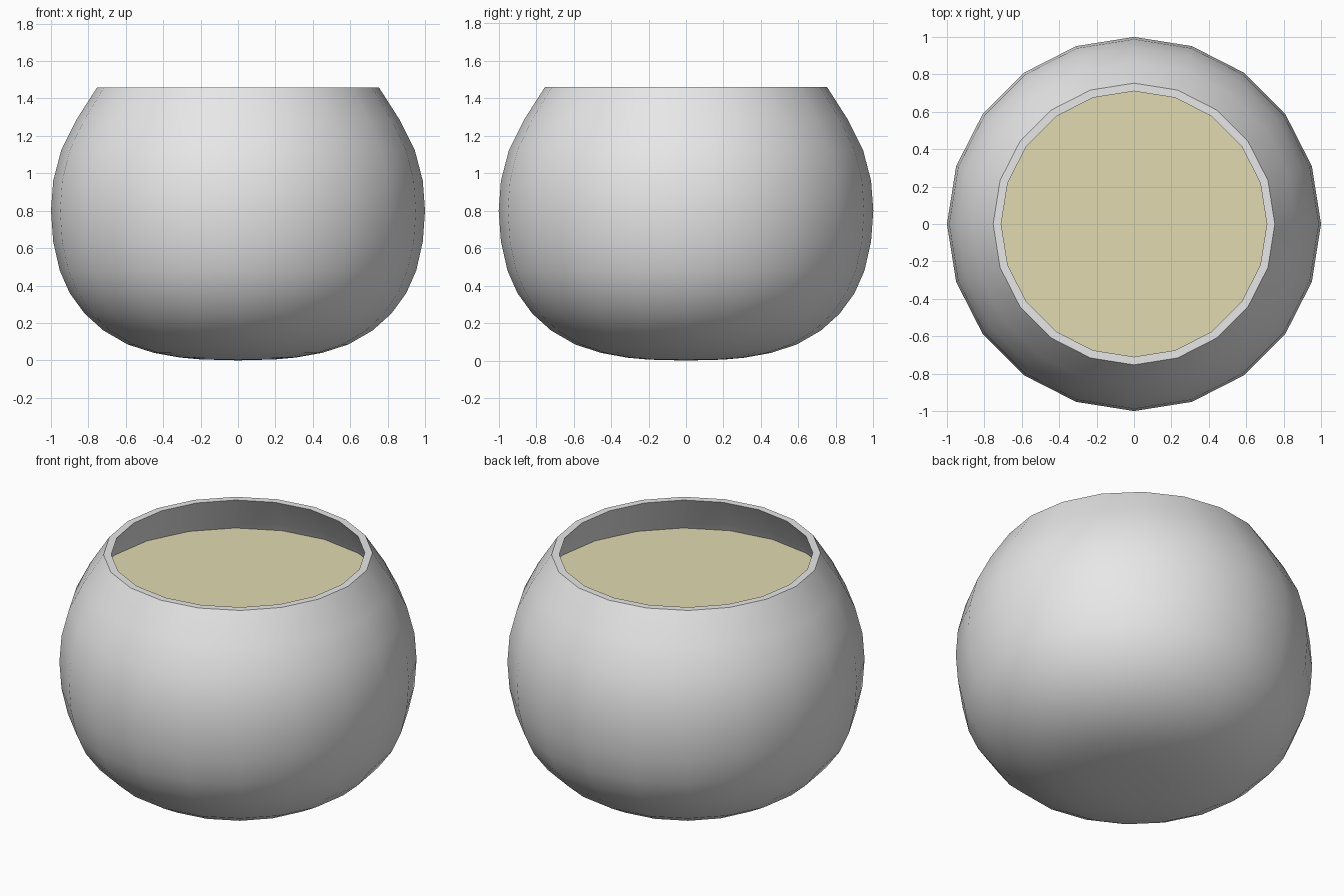
import bpy, bmesh, math

if "Cube" in bpy.data.objects:
    bpy.data.objects.remove(bpy.data.objects["Cube"])

SIDES = 20

def material(name, rgb):
    m = bpy.data.materials.new(name)
    m.diffuse_color = (*rgb, 1)
    m.use_nodes = True
    m.node_tree.nodes["Principled BSDF"].inputs["Base Color"].default_value = m.diffuse_color
    return m

def lathe(name, profile, mat):
    """Revolve (radius, z) points; zero radius makes a pole."""
    bm = bmesh.new()
    rings = []
    for r, z in profile:
        n = 1 if r == 0 else SIDES
        rings.append([bm.verts.new((r * math.cos(2 * math.pi * i / SIDES),
                                    r * math.sin(2 * math.pi * i / SIDES), z))
                      for i in range(n)])
    for a, b in zip(rings, rings[1:]):
        for i in range(SIDES):
            j = (i + 1) % SIDES
            quad = [a[i % len(a)], a[j % len(a)], b[j % len(b)], b[i % len(b)]]
            bm.faces.new(list(dict.fromkeys(quad)))
    me = bpy.data.meshes.new(name)
    bm.to_mesh(me)
    bm.free()
    me.materials.append(mat)
    ob = bpy.data.objects.new(name, me)
    bpy.context.collection.objects.link(ob)
    bpy.ops.object.select_all(action='DESELECT')
    ob.select_set(True)
    bpy.context.view_layer.objects.active = ob
    bpy.ops.object.shade_smooth_by_angle(angle=math.radians(35))
    return ob

grey = material("pale_grey", (0.8, 0.8, 0.8))
cream = material("cream_liquid", (0.75, 0.70, 0.44))

# Bowl: outer wall from the base up, over the rim, then down the inner wall
outer = [(0, 0), (0.2, 0.005), (0.31, 0.015), (0.45, 0.04), (0.59, 0.085),
         (0.72, 0.16), (0.82, 0.25), (0.90, 0.36), (0.953, 0.48),
         (0.988, 0.635), (1.0, 0.8), (0.988, 0.96), (0.945, 1.125),
         (0.865, 1.285), (0.753, 1.46)]
inner = [(0.71, 1.46), (0.82, 1.275), (0.90, 1.11), (0.94, 0.95), (0.952, 0.8),
         (0.94, 0.645), (0.906, 0.50), (0.855, 0.385), (0.78, 0.28),
         (0.69, 0.195), (0.57, 0.125), (0.43, 0.085), (0.2, 0.05), (0, 0.05)]
lathe("bowl", outer + inner, grey)

# Liquid surface, meeting the inner wall
lathe("liquid_surface", [(0.846, 1.225), (0, 1.225)], cream)
